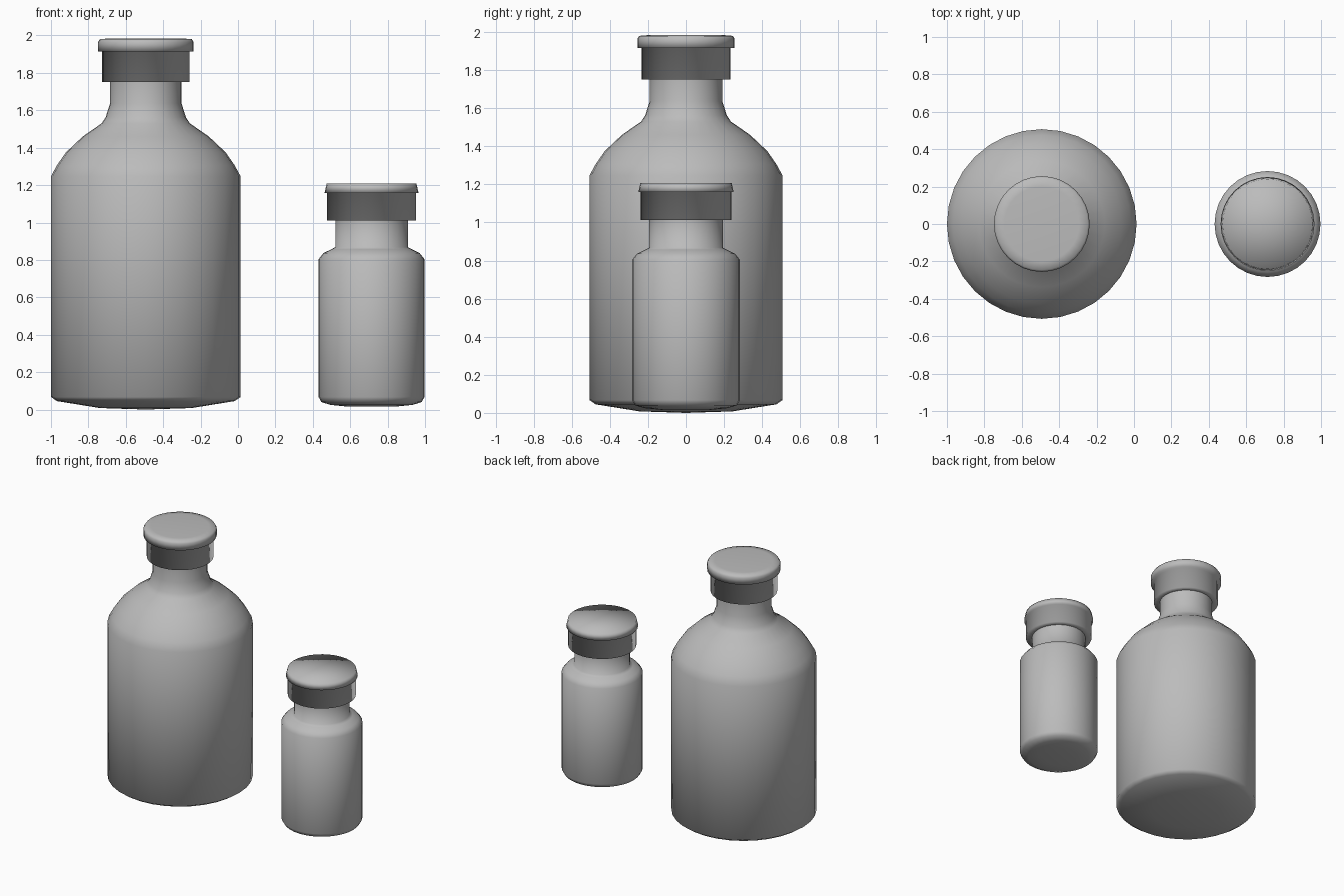
import bpy
import bmesh
from math import tau
from mathutils import Vector

SIDES = 32

cube = bpy.data.objects.get("Cube")
if cube:
    bpy.data.objects.remove(cube)

grey = bpy.data.materials.new("plain grey")
grey.use_nodes = True
grey.diffuse_color = (0.5, 0.5, 0.5, 1)
grey.node_tree.nodes["Principled BSDF"].inputs["Base Color"].default_value = (0.5, 0.5, 0.5, 1)


def lathe(name, x, profile):
    """Turn a (radius, height) profile about the z axis, softly shaded all over."""
    bm = bmesh.new()
    verts = [bm.verts.new((r, 0, z)) for r, z in profile]
    edges = [bm.edges.new(pair) for pair in zip(verts, verts[1:])]
    bmesh.ops.spin(bm, geom=verts + edges, cent=Vector(), axis=(0, 0, 1),
                   angle=tau, steps=SIDES)
    bmesh.ops.remove_doubles(bm, verts=bm.verts, dist=0.0005)
    bmesh.ops.recalc_face_normals(bm, faces=bm.faces)
    for face in bm.faces:
        face.smooth = True
    mesh = bpy.data.meshes.new(name)
    bm.to_mesh(mesh)
    bm.free()
    mesh.materials.append(grey)
    obj = bpy.data.objects.new(name, mesh)
    obj.location.x = x
    bpy.context.collection.objects.link(obj)
    return obj


# Large bottle: shallow base, straight wall, sloping shoulder, flared neck
lathe("large_bottle", -0.493, [
    (0, 0), (0.245, 0.008), (0.475, 0.045), (0.507, 0.067),
    (0.507, 1.247), (0.475, 1.306), (0.427, 1.375), (0.337, 1.46),
    (0.236, 1.53), (0.215, 1.562), (0.191, 1.637), (0.191, 1.752)])

# Large stopper: collar under a round-edged flat disc
lathe("large_stopper", -0.493, [
    (0.191, 1.752), (0.233, 1.752), (0.233, 1.915), (0.256, 1.915),
    (0.256, 1.965), (0.246, 1.98), (0.2, 1.984), (0, 1.984)])

# Small bottle: rounded base and shoulder, short straight neck
lathe("small_bottle", 0.714, [
    (0, 0.015), (0.13, 0.016), (0.22, 0.025), (0.268, 0.04), (0.283, 0.067),
    (0.283, 0.804), (0.258, 0.836), (0.215, 0.857), (0.194, 0.868),
    (0.194, 1.012)])

# Small stopper: collar under a tapered disc
lathe("small_stopper", 0.714, [
    (0.194, 1.012), (0.238, 1.012), (0.238, 1.159), (0.251, 1.159),
    (0.24, 1.208), (0, 1.208)])
